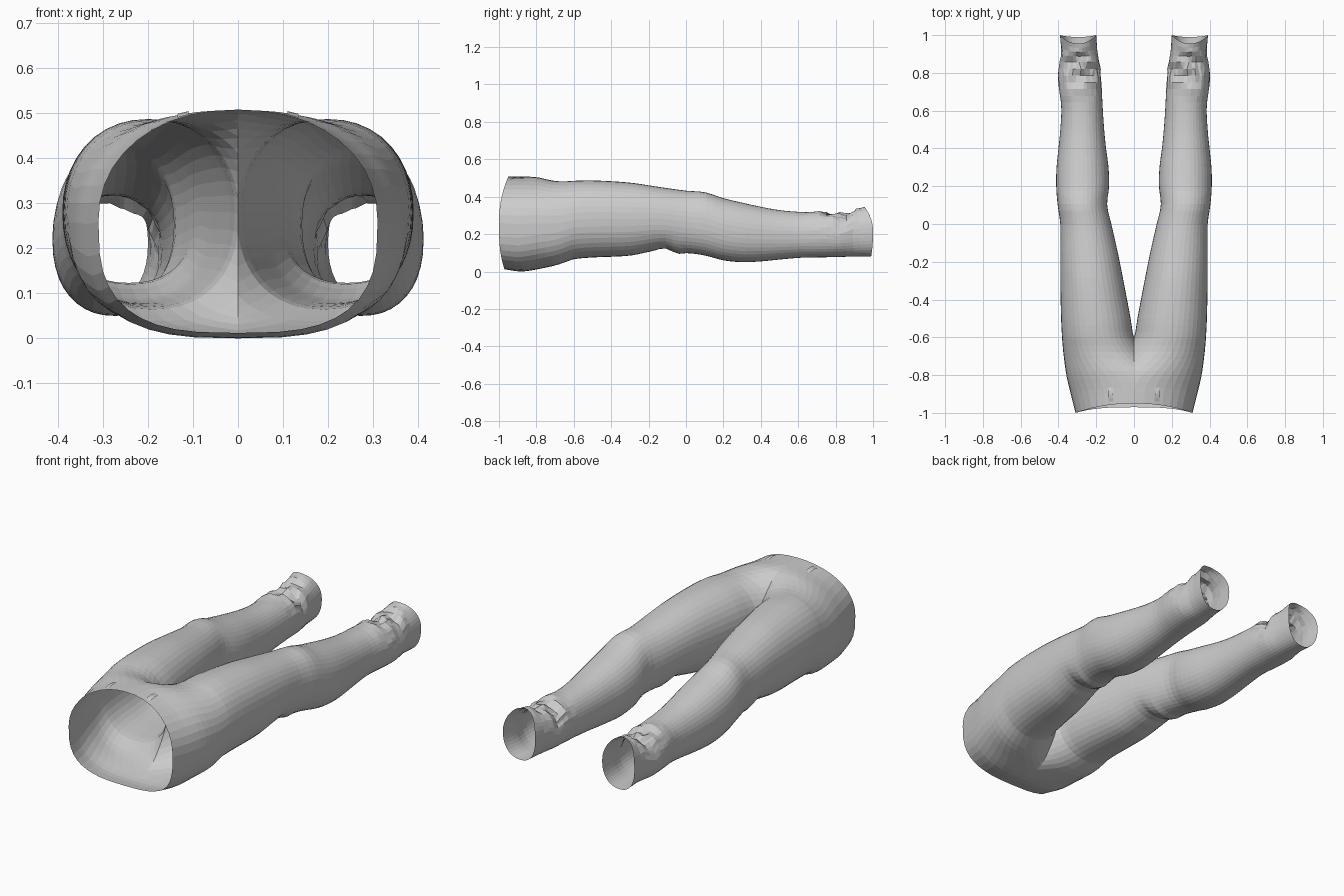
import bpy, bmesh, math, random
from mathutils import Vector

if "Cube" in bpy.data.objects:
    bpy.data.objects.remove(bpy.data.objects["Cube"])

random.seed(4)

# Leg stations: y, inner x, outer x, bottom z, top z
# (negative inner x means the leg crosses the centre seam and is trimmed there)
STATIONS = [
    (-1.00, -.310, .310, .012, .508), (-.90, -.335, .335, .000, .508),
    (-.80, -.250, .358, .012, .503), (-.70, -.075, .372, .032, .484),
    (-.64, -.022, .378, .052, .482), (-.60, .001, .381, .066, .485),
    (-.50, .018, .386, .075, .487), (-.30, .056, .390, .085, .475),
    (-.15, .086, .390, .112, .453), (.00, .120, .390, .100, .432),
    (.10, .142, .404, .086, .424), (.20, .132, .412, .060, .392),
    (.30, .135, .410, .050, .368), (.40, .148, .400, .054, .346),
    (.50, .158, .390, .064, .328), (.62, .166, .385, .074, .318),
    (.74, .172, .400, .076, .318), (.82, .178, .400, .078, .298),
    (.90, .192, .385, .080, .325), (1.00, .200, .392, .080, .345),
]
SIDES = 40
RINGS = 56


def station(y):
    """Smoothly interpolated station values at y."""
    i = max(k for k in range(len(STATIONS) - 1) if STATIONS[k][0] <= y)
    a, b = STATIONS[i], STATIONS[i + 1]
    p, q = STATIONS[max(i - 1, 0)], STATIONS[min(i + 2, len(STATIONS) - 1)]
    h = b[0] - a[0]
    t = (y - a[0]) / h
    out = []
    for c in range(1, 5):
        m0 = (b[c] - p[c]) / (b[0] - p[0]) * h
        m1 = (q[c] - a[c]) / (q[0] - a[0]) * h
        out.append((2*t**3 - 3*t**2 + 1) * a[c] + (t**3 - 2*t**2 + t) * m0
                   + (3*t**2 - 2*t**3) * b[c] + (t**3 - t**2) * m1)
    return out


def power(v, n):
    return math.copysign(abs(v) ** (2 / n), v)


def bump(v, centre, width):
    return math.exp(-((v - centre) / width) ** 2)


def ring(y):
    """One cloth cross-section with hem shaping and wrinkles."""
    xi, xo, zb, zt = station(y)
    cx, rx, cz, rz = (xi + xo) / 2, (xo - xi) / 2, (zb + zt) / 2, (zt - zb) / 2
    hip = min(1, max(0, (-.6 - y) / .3))
    pts = []
    for k in range(SIDES):
        a = 2 * math.pi * k / SIDES
        c, s = math.cos(a), math.sin(a)
        n = 2.15 if s > 0 else 2.25 + .7 * hip
        x, z, yy = cx + rx * power(c, n), cz + rz * power(s, n), y
        # waist edge dips in the middle, cuff edge is pulled back on top
        yy += (.05 if s > 0 else .03) * s * s * max(0, (-.75 - y) / .25)
        yy -= (.045 if s > 0 else .01) * s * s * max(0, (y - .88) / .12)
        # fold behind the knee
        if s < 0:
            z += s * s * (.014 * bump(y, -.12, .03) - .010 * bump(y, -.04, .03))
        # bunched cloth over the ankle
        w = bump(y, .82, .10) * max(0, s + .35)
        z += w * (.011 * math.sin(55 * y + 3 * c) + random.uniform(-.006, .006))
        x += w * random.uniform(-.007, .007)
        pts.append(Vector((x, yy, z)))
    return pts


# Trousers: one lofted leg with half the hips, trimmed at the seam
bm = bmesh.new()
ys = [-1 + 2 * i / RINGS for i in range(RINGS + 1)]
rings = [[bm.verts.new(p) for p in ring(min(y, .99999))] for y in ys]
for r0, r1 in zip(rings, rings[1:]):
    for k in range(SIDES):
        j = (k + 1) % SIDES
        bm.faces.new((r0[j], r0[k], r1[k], r1[j]))
bmesh.ops.bisect_plane(bm, geom=bm.verts[:] + bm.edges[:] + bm.faces[:], dist=1e-4,
                       plane_co=(0, 0, 0), plane_no=(1, 0, 0), clear_inner=True)
bmesh.ops.recalc_face_normals(bm, faces=bm.faces[:])
me = bpy.data.meshes.new("trousers")
bm.to_mesh(me)
bm.free()
trousers = bpy.data.objects.new("trousers", me)
bpy.context.collection.objects.link(trousers)

# Second leg
mirror = trousers.modifiers.new("other_leg", 'MIRROR')
mirror.use_clip = True
mirror.merge_threshold = .002


# Small creased belt loops on the front of the waistband
def belt_loop(name, x):
    bm = bmesh.new()
    rows = []
    for i in range(5):
        y = -.94 + .075 * i / 4
        xi, xo, zb, zt = station(y)
        lift = .001 + .007 * math.sin(math.pi * i / 4)
        row = []
        for dx in (-.012, .012):
            u = (x + dx - (xi + xo) / 2) / ((xo - xi) / 2)
            z = (zb + zt) / 2 + (zt - zb) / 2 * (1 - abs(u) ** 2.15) ** (1 / 2.15)
            row.append(bm.verts.new((x + dx, y, z + lift)))
        rows.append(row)
    for a, b in zip(rows, rows[1:]):
        bm.faces.new((a[0], a[1], b[1], b[0]))
    me = bpy.data.meshes.new(name)
    bm.to_mesh(me)
    bm.free()
    ob = bpy.data.objects.new(name, me)
    bpy.context.collection.objects.link(ob)
    ob.modifiers.new("other_side", 'MIRROR')


belt_loop("belt_loops", .122)
